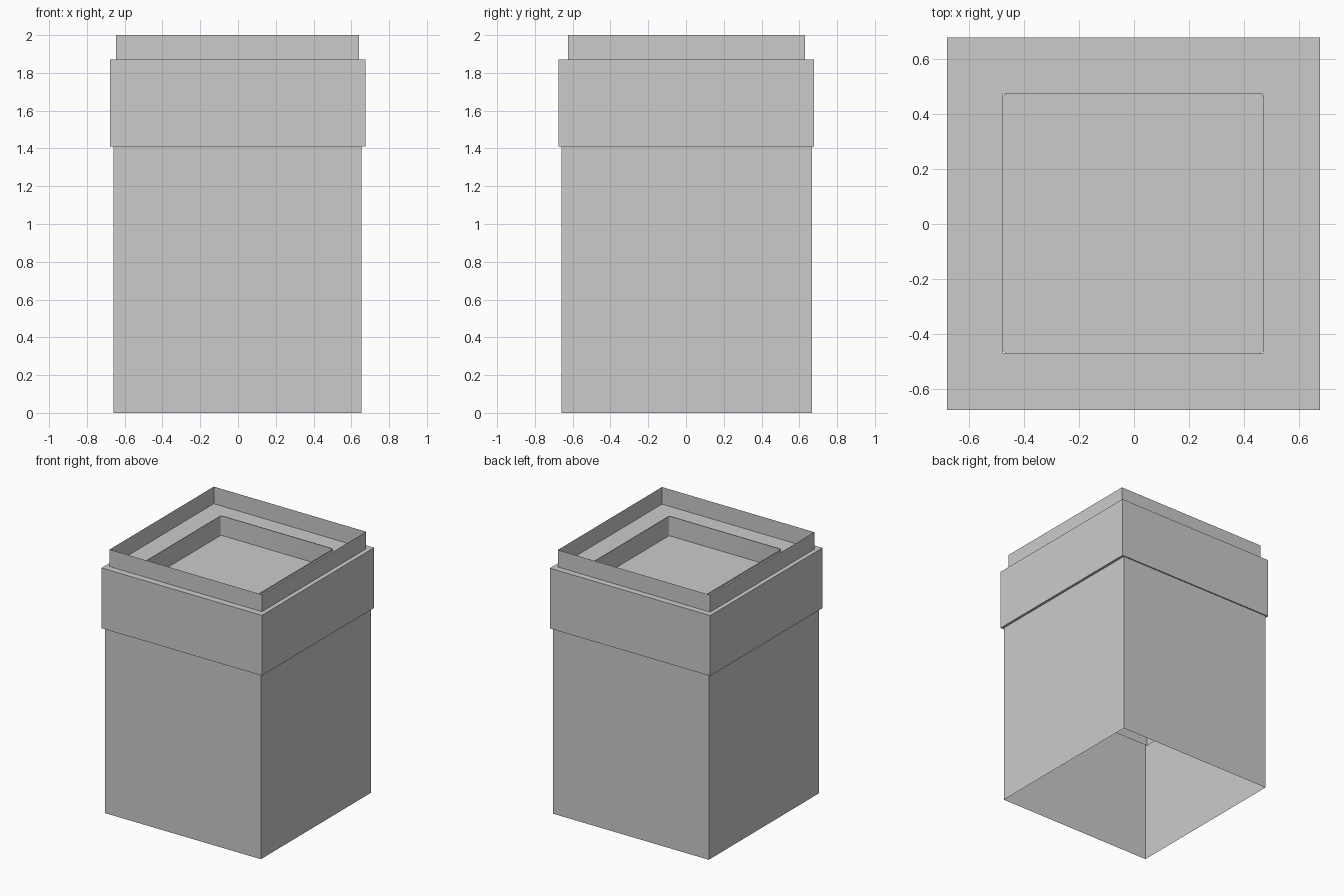
import bpy, bmesh
from math import pi, cos, sin

if "Cube" in bpy.data.objects:
    bpy.data.objects.remove(bpy.data.objects["Cube"])


def rect(x0, x1, y0, y1, z, r=0.0, seg=3):
    """Rectangle outline at height z, with optional rounded corners."""
    if r == 0:
        return [(x0, y0, z), (x1, y0, z), (x1, y1, z), (x0, y1, z)]
    centres = [(x1 - r, y1 - r), (x0 + r, y1 - r), (x0 + r, y0 + r), (x1 - r, y0 + r)]
    pts = []
    for k, (cx, cy) in enumerate(centres):
        for i in range(seg + 1):
            a = (k + i / seg) * pi / 2
            pts.append((cx + r * cos(a), cy + r * sin(a), z))
    return pts


def shell(name, loops, cap_end=False, smooth=False):
    """Skin a list of equal-length outlines into an open sheet."""
    bm = bmesh.new()
    rings = [[bm.verts.new(p) for p in loop] for loop in loops]
    n = len(rings[0])
    for a, b in zip(rings, rings[1:]):
        for i in range(n):
            j = (i + 1) % n
            f = bm.faces.new((a[i], a[j], b[j], b[i]))
            f.smooth = smooth
    if cap_end:
        # separate vertices keep the floor flat beside smooth walls
        bm.faces.new([bm.verts.new(v.co) for v in rings[-1]])
    mesh = bpy.data.meshes.new(name)
    bm.to_mesh(mesh)
    bm.free()
    obj = bpy.data.objects.new(name, mesh)
    bpy.context.collection.objects.link(obj)
    return obj


BODY = (-0.66, 0.655, -0.66, 0.668)
COLLAR = (-0.678, 0.674, -0.675, 0.677)
LINER = (-0.645, 0.64, -0.625, 0.63)
HOLE = (-0.475, 0.47, -0.468, 0.473)

# open-bottomed body
shell("body", [rect(*BODY, 0), rect(*BODY, 1.41)])

# collar: small underside step, sides, flat shelf in to the hole
shell("collar", [rect(*BODY, 1.41), rect(*COLLAR, 1.41),
                 rect(*COLLAR, 1.87), rect(*HOLE, 1.87)])

# thin inner liner that rises above the shelf as a rim
shell("liner_rim", [rect(*LINER, 0.91), rect(*LINER, 2.0)])

# recessed tray with a slightly raised lip
shell("recess", [rect(*HOLE, 1.885, r=0.012), rect(*HOLE, 1.735, r=0.012)],
      cap_end=True, smooth=True)
